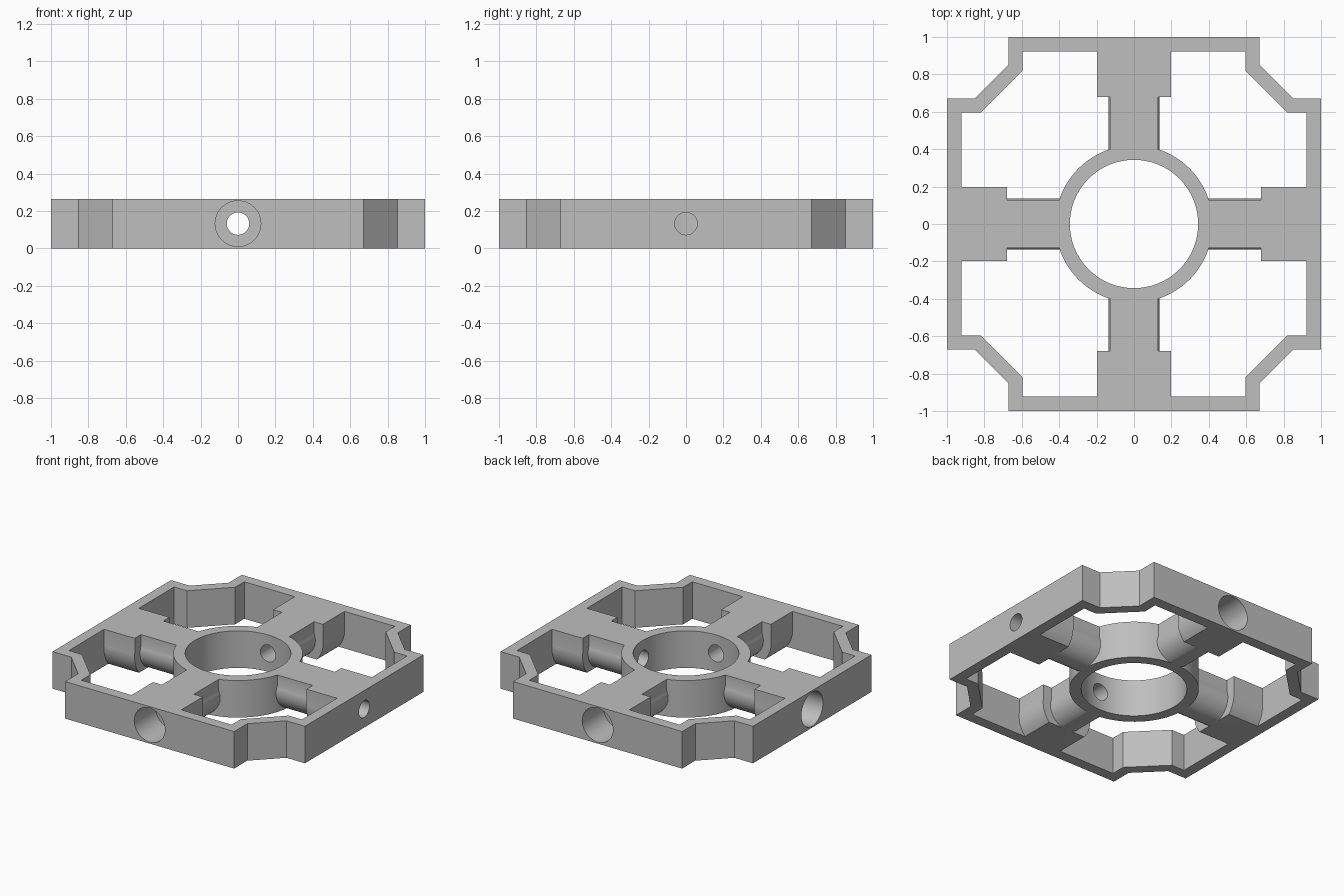
import bpy, bmesh
from math import sin, cos, asin, acos, pi
from mathutils import Matrix

if "Cube" in bpy.data.objects:
    bpy.data.objects.remove(bpy.data.objects["Cube"])

H = 0.265            # body height
WALL = 0.077         # wall thickness
BORE, SOCKET = 0.06, 0.122
HUB = 0.343


def prism(name, pts, lo, hi, matrix=Matrix.Identity(4)):
    """Extrude a closed profile from lo to hi along its normal."""
    bm = bmesh.new()
    face = bm.faces.new([bm.verts.new((u, v, lo)) for u, v in pts])
    ext = bmesh.ops.extrude_face_region(bm, geom=[face])["geom"]
    for v in ext:
        if isinstance(v, bmesh.types.BMVert):
            v.co.z = hi
    bm.transform(matrix)
    bmesh.ops.recalc_face_normals(bm, faces=bm.faces)
    mesh = bpy.data.meshes.new(name)
    bm.to_mesh(mesh)
    bm.free()
    ob = bpy.data.objects.new(name, mesh)
    bpy.context.collection.objects.link(ob)
    return ob


def combine(target, other, operation):
    """Merge or cut with a helper part, then discard the helper."""
    mod = target.modifiers.new("combine", "BOOLEAN")
    mod.operation, mod.object, mod.solver = operation, other, "EXACT"
    bpy.context.view_layer.objects.active = target
    bpy.ops.object.modifier_apply(modifier=mod.name)
    bpy.data.objects.remove(other)


def circle(r, n=64):
    return [(r * cos(2 * pi * i / n), r * sin(2 * pi * i / n)) for i in range(n)]


def notched_square(side, flat, notch):
    """Square outline whose corners are stepped and bevelled."""
    corner = [(side, flat), (notch, flat), (flat, notch), (flat, side)]
    pts = []
    for k in range(4):
        for x, y in corner:
            for _ in range(k):
                x, y = -y, x
            pts.append((x, y))
    return pts


def arm_section(r, w, n=16):
    """Tube section, flat below and squared off above."""
    a0, a1 = -asin(H / 2 / r), acos(w / r)
    half = [(r * cos(a0 + (a1 - a0) * i / n), r * sin(a0 + (a1 - a0) * i / n))
            for i in range(n + 1)] + [(w, H / 2)]
    half[0] = (half[0][0], -H / 2)
    return half + [(-u, v) for u, v in reversed(half)]


# Outer frame
body = prism("cross_frame", notched_square(1, 0.67, 0.852), 0, H)
combine(body, prism("frame_opening", notched_square(1 - WALL, 0.596, 0.82), -0.1, H + 0.1),
        "DIFFERENCE")

# Four stepped arms, pointing outward
outward = Matrix(((0, 0, 1, 0), (1, 0, 0, 0), (0, 1, 0, H / 2), (0, 0, 0, 1)))
turns = [Matrix.Rotation(k * pi / 2, 4, "Z") @ outward for k in range(4)]
for m in turns:
    arm = prism("arm", arm_section(BORE + WALL, 0.127), 0.36, 0.72, m)
    combine(arm, prism("socket_block", arm_section(SOCKET + WALL, 0.197), 0.68, 0.96, m), "UNION")
    combine(body, arm, "UNION")

# Central ring
combine(body, prism("hub", circle(HUB + WALL, 96), 0, H), "UNION")
combine(body, prism("hub_hole", circle(HUB, 96), -0.1, H + 0.1), "DIFFERENCE")

# Stepped bores from each side into the ring
for m in turns:
    combine(body, prism("bore", circle(BORE, 40), 0.2, 1.1, m), "DIFFERENCE")
    combine(body, prism("socket", circle(SOCKET, 48), 0.757, 1.1, m), "DIFFERENCE")

# Material and shading
mat = bpy.data.materials.new("light_grey")
mat.use_nodes = True
grey = (0.52, 0.52, 0.52, 1)
mat.diffuse_color = grey
mat.node_tree.nodes["Principled BSDF"].inputs["Base Color"].default_value = grey
body.data.materials.clear()
body.data.materials.append(mat)
bpy.ops.object.select_all(action="DESELECT")
body.select_set(True)
bpy.context.view_layer.objects.active = body
bpy.ops.object.shade_smooth_by_angle(angle=pi / 9)
